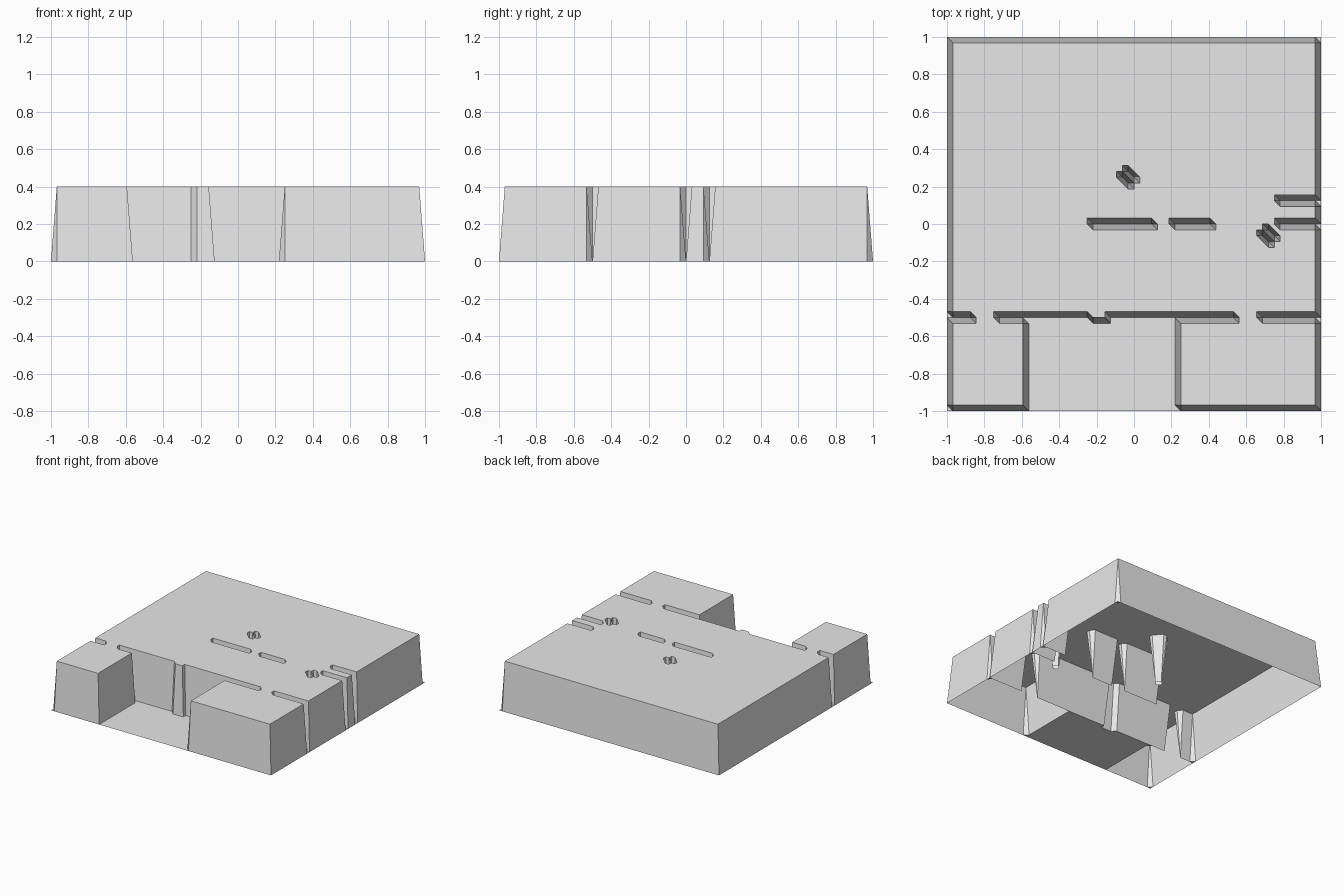
import bpy
import bmesh

cube = bpy.data.objects.get("Cube")
if cube:
    bpy.data.objects.remove(cube, do_unlink=True)

HALF = 32          # grid cells from the centre to each side
HEIGHT = 0.4
low = set()        # grid points that are pressed down to the ground


def press(x0, x1, y0, y1):
    """Lower a rectangle of grid points."""
    low.update((x, y) for x in range(x0, x1 + 1) for y in range(y0, y1 + 1))


def press_ring(x, y):
    """Lower the four points around a centre point."""
    low.update([(x + 1, y), (x - 1, y), (x, y + 1), (x, y - 1)])


# Sloping outer sides
for side in (-HALF, HALF):
    press(side, side, -HALF, HALF)
    press(-HALF, HALF, side, side)

# Front recess
press(-18, 7, -HALF, -17)

# Long front wall line, broken by gaps and a pillar
for start, end in ((-HALF, -28), (-23, -8), (-4, 17), (22, HALF)):
    press(start, end, -16, -16)

# Middle grooves and the short grooves open to the side
for start, end, row in ((-7, 3, 0), (7, 13, 0), (25, HALF, 0), (25, HALF, 4)):
    press(start, end, row, row)

# Small ring marks
press_ring(-1, 8)
press_ring(23, -2)

# Relief sheet, open underneath
bm = bmesh.new()
bmesh.ops.create_grid(bm, x_segments=2 * HALF, y_segments=2 * HALF, size=1)
for v in bm.verts:
    point = (round(v.co.x * HALF), round(v.co.y * HALF))
    v.co.z = 0 if point in low else HEIGHT

# Split every cell along the same diagonal
for face in list(bm.faces):
    corners = sorted(face.verts, key=lambda v: v.co.x - v.co.y)
    bmesh.utils.face_split(face, corners[0], corners[-1])

mesh = bpy.data.meshes.new("floor_plan_relief")
bm.to_mesh(mesh)
bm.free()
relief = bpy.data.objects.new("floor_plan_relief", mesh)
bpy.context.collection.objects.link(relief)

# Plain grey
grey = bpy.data.materials.new("light_grey")
grey.use_nodes = True
colour = (0.8, 0.8, 0.8, 1)
grey.diffuse_color = colour
grey.node_tree.nodes["Principled BSDF"].inputs["Base Color"].default_value = colour
mesh.materials.append(grey)
